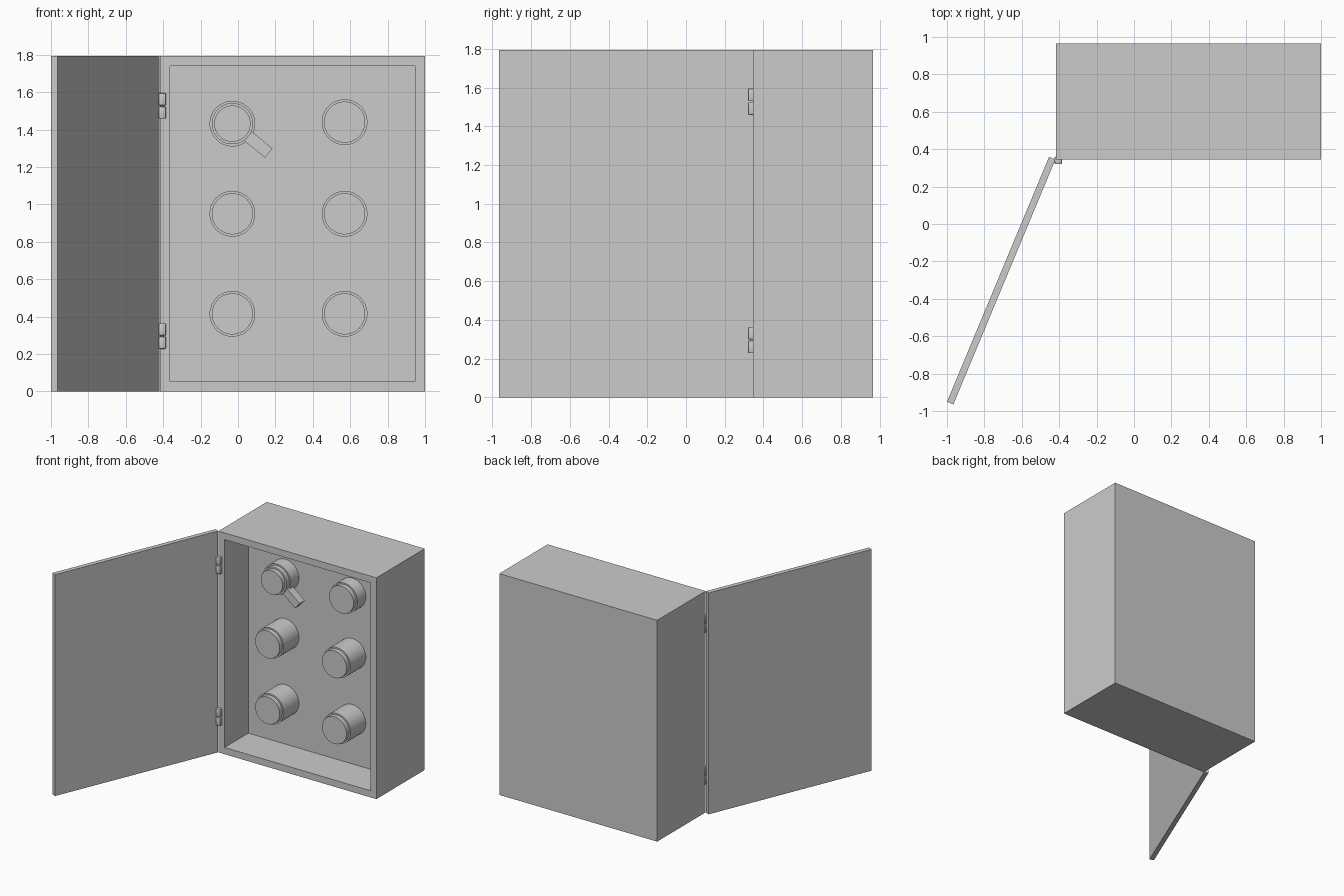
import bpy, bmesh, math
from mathutils import Vector, Matrix

if "Cube" in bpy.data.objects:
    bpy.data.objects.remove(bpy.data.objects["Cube"])

H = 1.795                    # overall height
FRONT, BACK, INNER = 0.345, 0.965, 0.65


def finish(name, bm, smooth=False):
    bmesh.ops.recalc_face_normals(bm, faces=bm.faces)
    me = bpy.data.meshes.new(name)
    bm.to_mesh(me)
    bm.free()
    ob = bpy.data.objects.new(name, me)
    bpy.context.collection.objects.link(ob)
    if smooth:
        bpy.context.view_layer.objects.active = ob
        ob.select_set(True)
        bpy.ops.object.shade_smooth_by_angle(angle=math.radians(35))
        ob.select_set(False)
    return ob


def box_bm(lo, hi):
    bm = bmesh.new()
    bmesh.ops.create_cube(bm, size=1)
    lo, hi = Vector(lo), Vector(hi)
    for v in bm.verts:
        v.co = (lo + hi) / 2 + v.co * (hi - lo)
    return bm


def lathe(name, x, z, profile, n=48):
    """Revolve (radius, y) points about the y axis through x, z."""
    bm = bmesh.new()
    rings = [[bm.verts.new((x + r * math.cos(2 * math.pi * i / n), y,
                            z + r * math.sin(2 * math.pi * i / n)))
              for i in range(n)] for r, y in profile]
    for a, b in zip(rings, rings[1:]):
        for i in range(n):
            j = (i + 1) % n
            bm.faces.new((a[i], a[j], b[j], b[i]))
    bm.faces.new(rings[0])
    bm.faces.new(rings[-1])
    return finish(name, bm, True)


# Cabinet body with a recessed front
bm = box_bm((-0.417, FRONT, 0), (1.0, BACK, H))
bm.normal_update()
front = min(bm.faces, key=lambda f: f.calc_center_median().y)
bmesh.ops.inset_region(bm, faces=[front], thickness=0.077)
ext = bmesh.ops.extrude_discrete_faces(bm, faces=[front])["faces"]
bmesh.ops.translate(bm, verts=ext[0].verts, vec=(0, INNER - FRONT, 0))
finish("cabinet_body", bm)

# Open door, swung about the left front edge
bm = box_bm((0, 0, 0), (1.419, 0.037, H))
ang = math.atan2(-1.31, -0.546)
bm.transform(Matrix.Translation((-0.42, 0.345, 0)) @ Matrix.Rotation(ang, 4, "Z")
             @ Matrix.Diagonal((1, -1, 1, 1)))
finish("door", bm)

# Stepped round fixtures: top row is shorter
for row, (z, y0) in enumerate(((1.44, 0.51), (0.95, 0.42), (0.415, 0.42))):
    for col, x in enumerate((-0.03, 0.57)):
        prof = [(0.11, y0), (0.11, y0 + 0.035), (0.122, y0 + 0.035), (0.122, INNER)]
        switch = row == 0 and col == 0
        if switch:
            z = 1.432
            prof = [(0.097, y0 - 0.035), (0.097, y0)] + prof
        lathe(f"fixture_{row}_{col}", x, z, prof)
        z = 1.44 if switch else z

# Lever on the top left fixture
bm = box_bm((0.09, 0.525, -0.032), (0.25, 0.59, 0.032))
bm.transform(Matrix.Translation((-0.03, 0, 1.432)) @ Matrix.Rotation(math.radians(39), 4, "Y"))
finish("lever", bm)

# Hinge knuckles
for i, z in enumerate((0.228, 1.459)):
    for j in range(2):
        z0 = z + j * 0.071
        bm = box_bm((-0.425, 0.32, z0), (-0.385, 0.36, z0 + 0.065))
        bmesh.ops.bevel(bm, geom=bm.edges[:], offset=0.006, segments=2,
                        affect='EDGES', profile=0.5)
        finish(f"hinge_{i}_{j}", bm, True)
